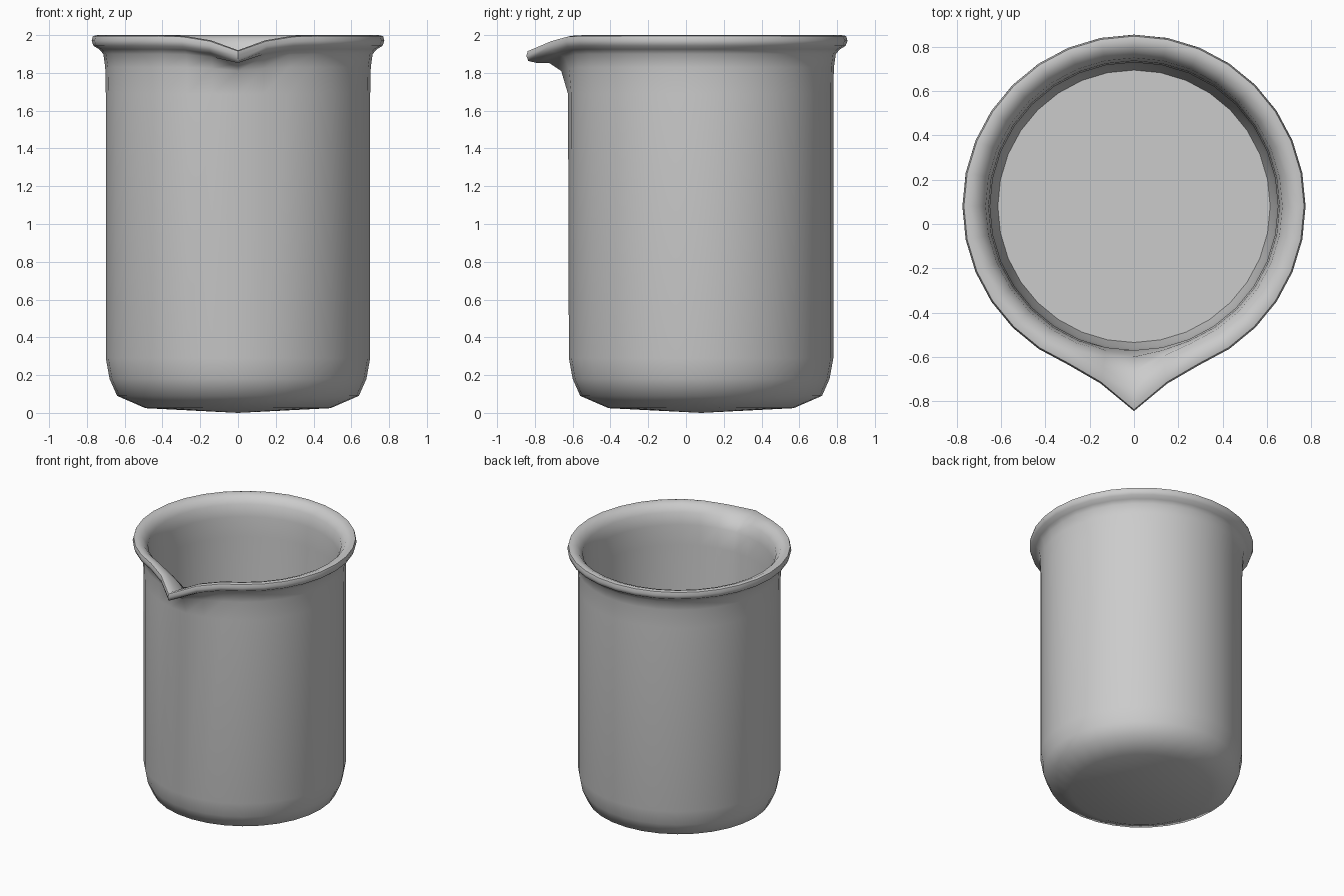
import bpy, bmesh
from math import sin, cos, pi

if "Cube" in bpy.data.objects:
    bpy.data.objects.remove(bpy.data.objects["Cube"])

SIDES = 32
CENTRE_Y = 0.08

# Wall section: radius, height, how strongly the spout pulls it
PROFILE = [
    (0.49, 0.025, 0), (0.64, 0.09, 0), (0.68, 0.18, 0), (0.70, 0.29, 0),
    (0.70, 1.69, 0.03), (0.703, 1.83, 0.25), (0.713, 1.90, 0.6),
    (0.735, 1.925, 0.9), (0.765, 1.943, 1), (0.775, 1.97, 1),
    (0.768, 1.995, 1), (0.745, 2.0, 1), (0.705, 1.985, 0.9),
    (0.67, 1.94, 0.5), (0.657, 1.85, 0.15), (0.65, 1.70, 0),
    (0.65, 0.35, 0), (0.64, 0.22, 0), (0.615, 0.10, 0),
]
# Spout pull outward and downward, by steps away from the front
PULL = [0.15, 0.04, 0.0]
DROP = [0.08, 0.027, 0.004]


def ring(bm, r, z, w):
    verts = []
    for i in range(SIDES):
        a = 2 * pi * i / SIDES
        step = min(i, SIDES - i)
        pull = PULL[step] * w if step < 3 else 0
        drop = DROP[step] * w if step < 3 else 0
        verts.append(bm.verts.new((r * sin(a), CENTRE_Y - r * cos(a) - pull, z - drop)))
    return verts


bm = bmesh.new()
rings = [ring(bm, *p) for p in PROFILE]
# Outer wall, rim and inner wall
for lo, hi in zip(rings, rings[1:]):
    for i in range(SIDES):
        j = (i + 1) % SIDES
        bm.faces.new((lo[i], lo[j], hi[j], hi[i]))
# Underside and inner floor
base = bm.verts.new((0, CENTRE_Y, 0))
for i in range(SIDES):
    bm.faces.new((base, rings[0][(i + 1) % SIDES], rings[0][i]))
bm.faces.new(rings[-1])
bmesh.ops.recalc_face_normals(bm, faces=bm.faces[:])

mesh = bpy.data.meshes.new("beaker")
bm.to_mesh(mesh)
bm.free()
beaker = bpy.data.objects.new("beaker", mesh)
bpy.context.collection.objects.link(beaker)
bpy.context.view_layer.objects.active = beaker
beaker.select_set(True)
bpy.ops.object.shade_smooth_by_angle(angle=1.05)
